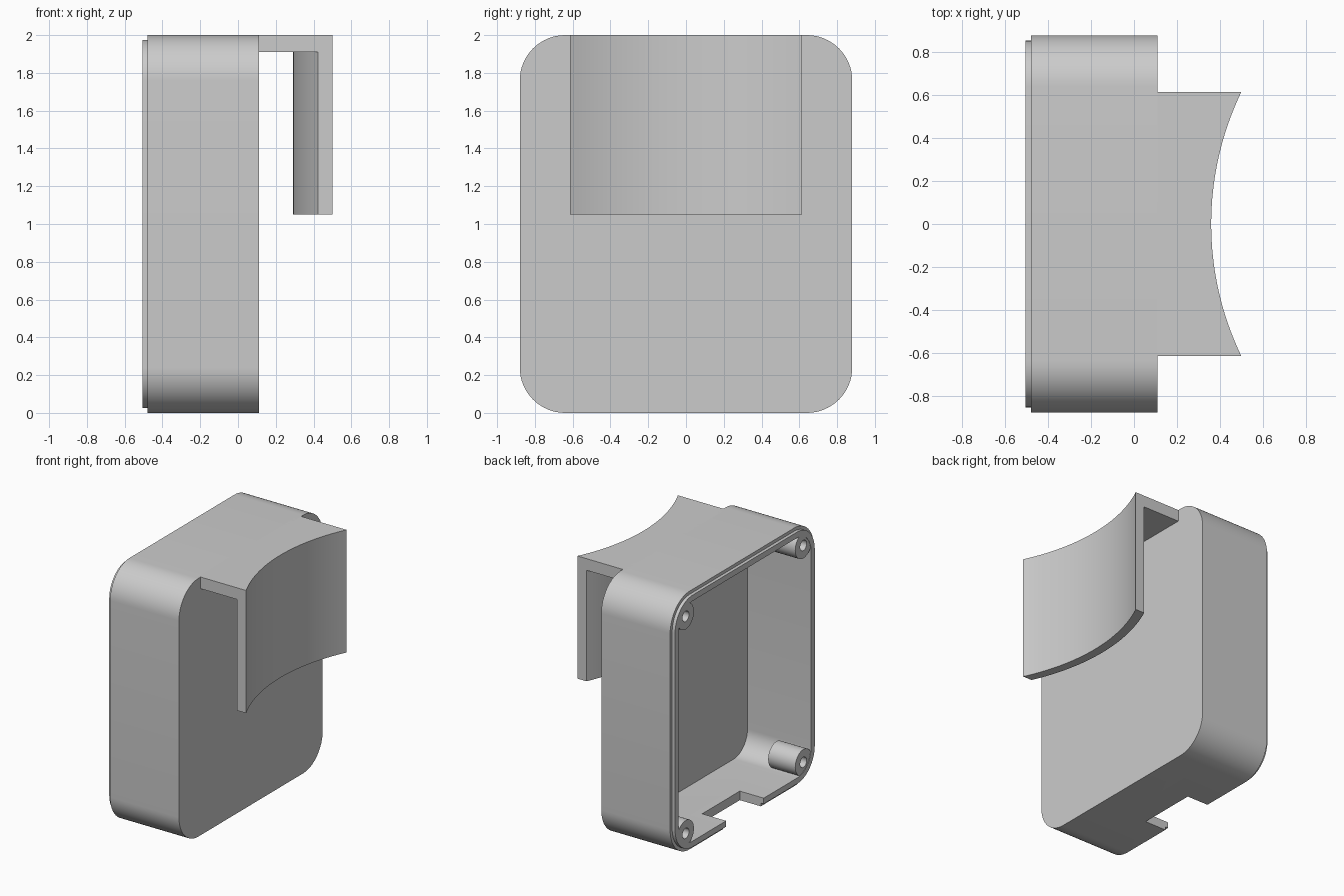
import bpy
import math
from math import cos, sin, pi

if "Cube" in bpy.data.objects:
    bpy.data.objects.remove(bpy.data.objects["Cube"], do_unlink=True)

grey = bpy.data.materials.new("plain grey")
grey.use_nodes = True
grey.diffuse_color = (0.6, 0.6, 0.6, 1)
grey.node_tree.nodes["Principled BSDF"].inputs["Base Color"].default_value = (0.6, 0.6, 0.6, 1)


def extrude(name, outline, axis, low, high):
    """Prism of an outline: (y, z) points along axis x, (x, y) points along axis z."""
    place = (lambda p, t: (t, *p)) if axis == "x" else (lambda p, t: (*p, t))
    n = len(outline)
    verts = [place(p, t) for t in (low, high) for p in outline]
    faces = [range(n - 1, -1, -1), range(n, 2 * n)]
    faces += [(i, (i + 1) % n, (i + 1) % n + n, i + n) for i in range(n)]
    mesh = bpy.data.meshes.new(name)
    mesh.from_pydata(verts, [], [tuple(f) for f in faces])
    mesh.materials.append(grey)
    obj = bpy.data.objects.new(name, mesh)
    bpy.context.collection.objects.link(obj)
    return obj


def rounded(inset, steps=16):
    """Case outline in y and z, shrunk by the inset."""
    r = 0.24 - inset
    points = []
    for q, (sy, sz) in enumerate(((1, 1), (-1, 1), (-1, -1), (1, -1))):
        for i in range(steps + 1):
            a = (q + i / steps) * pi / 2
            points.append((sy * 0.64 + r * cos(a), 1 + sz * 0.76 + r * sin(a)))
    return points


def circle(y, z, r, n=32):
    return [(y + r * cos(2 * pi * i / n), z + r * sin(2 * pi * i / n)) for i in range(n)]


def arc(centre_x, r, half=0.615, steps=32):
    """Concave saddle curve from -y to +y."""
    ys = [half * (2 * i / steps - 1) for i in range(steps + 1)]
    return [(centre_x - math.sqrt(r * r - y * y), y) for y in ys]


def combine(target, tool, operation):
    mod = target.modifiers.new(operation, "BOOLEAN")
    mod.operation, mod.solver, mod.object = operation, "EXACT", tool
    bpy.context.view_layer.objects.active = target
    bpy.ops.object.modifier_apply(modifier=mod.name)
    bpy.data.objects.remove(tool, do_unlink=True)


# Hollow case with a stepped lip around the open side
case = extrude("case", rounded(0), "x", -0.48, 0.11)
combine(case, extrude("lip", rounded(0.025), "x", -0.505, -0.3), "UNION")
combine(case, extrude("cavity", rounded(0.07), "x", -0.7, 0.04), "DIFFERENCE")

# Screw bosses in the four corners
corners = [(y, z) for y in (-0.72, 0.72) for z in (0.16, 1.84)]
for y, z in corners:
    combine(case, extrude("boss", circle(y, z, 0.1), "x", -0.502, -0.27), "UNION")
for y, z in corners:
    combine(case, extrude("screw_hole", circle(y, z, 0.04), "x", -0.7, -0.25), "DIFFERENCE")

# Cable notch in the bottom wall
notch = [(-0.23, -0.1), (0.23, -0.1), (0.23, 0.12), (-0.23, 0.12)]
combine(case, extrude("notch", notch, "x", -0.7, -0.3), "DIFFERENCE")

# Hanging hook: flat top and a curved plate
outer = arc(1.78, 1.42)
inner = arc(1.78, 1.49)
hook = extrude("hook", outer + inner[::-1], "z", 1.05, 2)
top = [(0.09, -0.615)] + arc(1.745, 1.42) + [(0.09, 0.615)]
combine(hook, extrude("hook_top", top, "z", 1.91, 2), "UNION")

for obj in (case, hook):
    bpy.ops.object.select_all(action="DESELECT")
    obj.select_set(True)
    bpy.context.view_layer.objects.active = obj
    bpy.ops.object.shade_smooth_by_angle(angle=math.radians(30))
